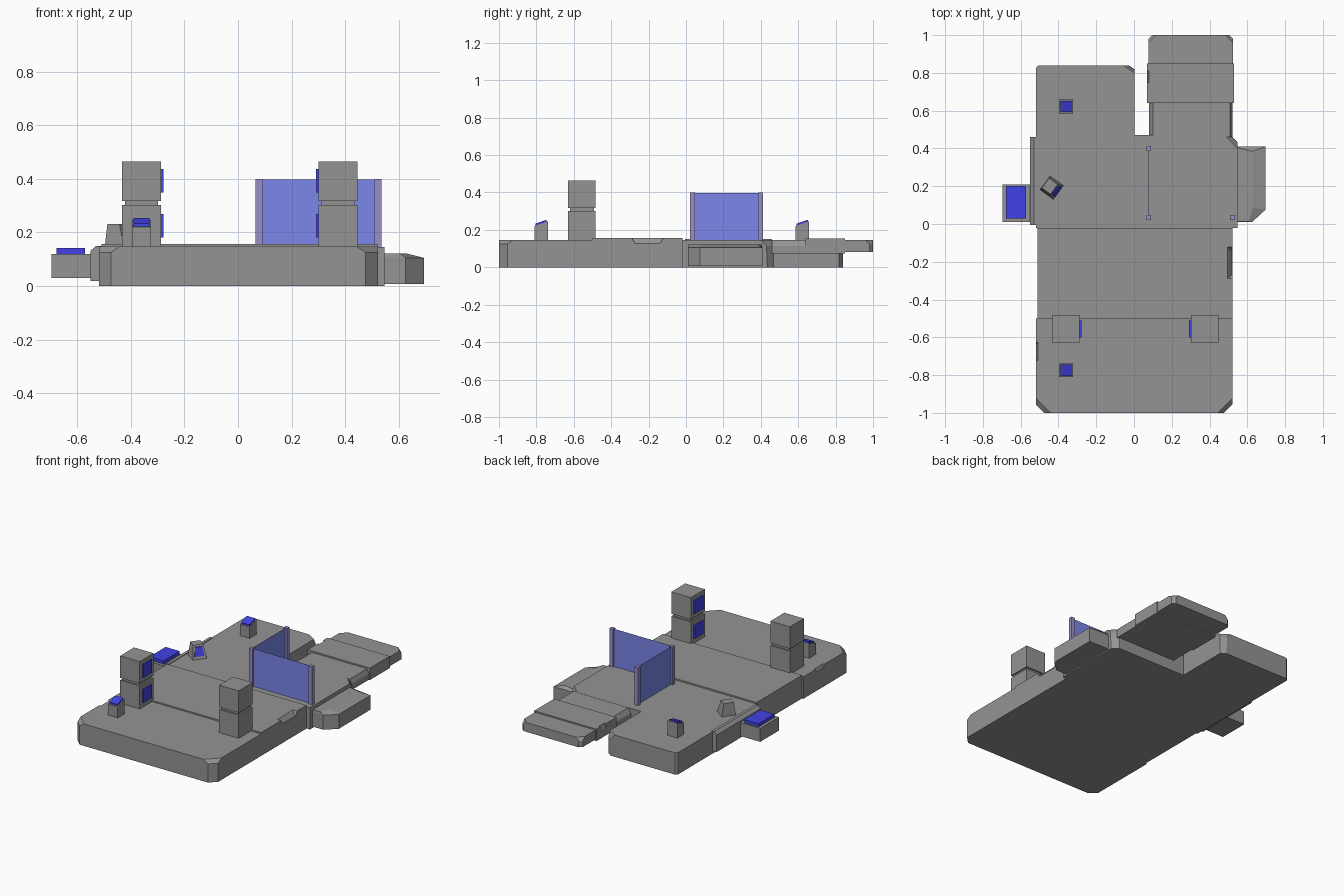
import bpy, bmesh
from math import radians
from mathutils import Matrix

if "Cube" in bpy.data.objects:
    bpy.data.objects.remove(bpy.data.objects["Cube"])


def material(name, color):
    m = bpy.data.materials.new(name)
    m.diffuse_color = color
    m.use_nodes = True
    m.node_tree.nodes["Principled BSDF"].inputs["Base Color"].default_value = m.diffuse_color
    return m


GREY = material("dark_grey", (0.296, 0.296, 0.296, 1))
BLUE = material("blue", (0.055, 0.055, 0.8, 1))
GLASS = material("blue_glass", (0.2, 0.24, 0.82, 0.7))
POST = material("post_glass", (0.32, 0.28, 0.56, 0.7))


def loft(name, rings, mat=GREY):
    """Solid through a stack of equal-length rings of 3D points."""
    bm = bmesh.new()
    vs = [[bm.verts.new(p) for p in r] for r in rings]
    n = len(vs[0])
    for a, b in zip(vs, vs[1:]):
        for i in range(n):
            j = (i + 1) % n
            bm.faces.new((a[i], a[j], b[j], b[i]))
    bm.faces.new(vs[0][::-1])
    bm.faces.new(vs[-1])
    bmesh.ops.recalc_face_normals(bm, faces=bm.faces)
    me = bpy.data.meshes.new(name)
    bm.to_mesh(me)
    bm.free()
    ob = bpy.data.objects.new(name, me)
    bpy.context.collection.objects.link(ob)
    me.materials.append(mat)
    return ob


def at(z, pts):
    return [(x, y, z) for x, y in pts]


def rect(x0, x1, y0, y1):
    return [(x0, y0), (x1, y0), (x1, y1), (x0, y1)]


def box(name, x0, x1, y0, y1, z0, z1, mat=GREY):
    r = rect(x0, x1, y0, y1)
    return loft(name, [at(z0, r), at(z1, r)], mat)


def cut(target, cutter):
    m = target.modifiers.new("notch", 'BOOLEAN')
    m.operation, m.solver, m.object = 'DIFFERENCE', 'EXACT', cutter
    cutter.hide_render = True
    cutter.hide_viewport = True


# Front deck with cut corners that widen at the top
def front_outline(c):
    return [(-0.52, -0.5), (-0.52, -1 + c), (-0.52 + c, -1),
            (0.522 - c, -1), (0.522, -1 + c), (0.522, -0.5)]


front = loft("front_deck", [at(0, front_outline(0.045)), at(0.125, front_outline(0.045)),
                            at(0.147, front_outline(0.078))])
# Slightly raised middle deck
mid = box("middle_deck", -0.51, 0.522, -0.5, -0.02, 0, 0.156)


# Edge notches with a sloping inner wall
def notch(name, side, x_low, x_high, y0, y1):
    return loft(name, [
        at(0.126, rect(*sorted((x_low, side * 0.6)), y0 + 0.02, y1 - 0.02)),
        at(0.157, rect(*sorted((x_high, side * 0.6)), y0, y1)),
        at(0.2, rect(*sorted((x_high, side * 0.6)), y0, y1))])


cut(mid, notch("right_notch_cutter", 1, 0.517, 0.493, -0.29, -0.12))
cut(front, notch("left_notch_cutter", -1, -0.518, -0.505, -0.73, -0.62))


# Rear deck: long left wing and short right wing
def rear_outline(c):
    return [(-0.52, -0.02), (0.547, -0.02), (0.547, 0.47 - c), (0.547 - c, 0.47),
            (0.003, 0.47), (0.003, 0.84 - c * 0.6), (0.003 - c * 0.9, 0.84),
            (-0.505, 0.84), (-0.52, 0.825)]


loft("rear_deck", [at(0, rear_outline(0.035)), at(0.115, rear_outline(0.04)),
                   at(0.146, rear_outline(0.068))])

# Raised rear ramp in three steps
loft("ramp_neck", [at(0.075, rect(0.08, 0.522, 0.46, 0.645)),
                   at(0.115, rect(0.08, 0.522, 0.46, 0.645)),
                   at(0.145, rect(0.10, 0.508, 0.46, 0.645))])
ramp = box("ramp_middle", 0.068, 0.53, 0.64, 0.85, 0.075, 0.155)
cut(ramp, loft("ramp_notch_cutter", [at(0.12, rect(0.0, 0.069, 0.75, 0.81)),
                                     at(0.16, rect(0.0, 0.082, 0.75, 0.81))]))


def tip(c):
    return [(0.077, 0.85), (0.525, 0.85), (0.525, 1 - c), (0.525 - c, 1),
            (0.077 + c, 1), (0.077, 1 - c)]


loft("ramp_tip", [at(0.083, tip(0.02)), at(0.125, tip(0.02)), at(0.146, tip(0.04))])

# Right side bay, sloping outward with a cut front corner
bay = [(0.54, 0.01), (0.625, 0.01), (0.695, 0.075), (0.695, 0.41), (0.54, 0.41)]
bay_top = [(0.54, 0.012, 0.121), (0.605, 0.012, 0.121), (0.63, 0.085, 0.121),
           (0.63, 0.385, 0.121), (0.54, 0.405, 0.121)]
loft("right_bay", [at(0.008, bay), at(0.105, bay), bay_top])

# Left side strip and pad
loft("left_strip", [at(0.018, rect(-0.55, -0.51, -0.005, 0.46)),
                    at(0.132, rect(-0.55, -0.51, -0.005, 0.46)),
                    at(0.15, rect(-0.53, -0.51, -0.005, 0.46))])
box("left_block", -0.697, -0.545, 0.01, 0.21, 0.03, 0.12)
box("left_pad", -0.677, -0.572, 0.03, 0.2, 0.12, 0.142, BLUE)

# Twin cabinets with screens facing each other
for side, c in (("left", -0.36), ("right", 0.374)):
    s = 1 if c < 0 else -1
    for level, z0, z1 in (("lower", 0.14, 0.302), ("upper", 0.318, 0.465)):
        box(f"{side}_{level}_cabinet", c - 0.0725, c + 0.0725, -0.63, -0.483, z0, z1)
        zc = 0.225 if level == "lower" else 0.3925
        xs = sorted((c + s * 0.07, c + s * 0.0825))
        box(f"{side}_{level}_screen", *xs, -0.602, -0.512, zc - 0.044, zc + 0.044, BLUE)
    box(f"{side}_cabinet_neck", c - 0.062, c + 0.062, -0.62, -0.493, 0.3, 0.32)

# Small consoles with slanted blue tops
for name, cy in (("front", -0.775), ("rear", 0.622)):
    def slant(h, lift):
        return [(-0.36 + x, cy + y, 0.237 + lift + y * 0.35)
                for x, y in rect(-h, h, -h, h)]
    loft(f"{name}_console", [at(0.14, rect(-0.396, -0.324, cy - 0.036, cy + 0.036)),
                             slant(0.036, -0.004)])
    loft(f"{name}_console_screen", [slant(0.03, -0.006), slant(0.03, 0.007)], BLUE)

# Turned, tapered kiosk with a leaning screen
turn = Matrix.Translation((-0.435, 0.192, 0)) @ Matrix.Rotation(radians(-36), 4, 'Z')
kiosk = loft("kiosk", [at(0.14, rect(-0.045, 0.045, -0.046, 0.046)),
                       at(0.232, rect(-0.042, 0.014, -0.032, 0.032))])
kiosk_screen = loft("kiosk_screen", [
    [(x - 0.33 * (z - 0.165), y * (1 - 5 * (z - 0.165)), z)
     for x, y, z in ((d, -0.031, 0.165), (d, 0.031, 0.165), (d, 0.031, 0.22), (d, -0.031, 0.22))]
    for d in (0.03, 0.042)], BLUE)
kiosk.matrix_world = kiosk_screen.matrix_world = turn

# Glass partition: three posts and two thin panes
for i, (x, y) in enumerate(((0.078, 0.4), (0.078, 0.035), (0.522, 0.035))):
    box(f"partition_post_{i + 1}", x - 0.013, x + 0.013, y - 0.013, y + 0.013, 0.145, 0.4, POST)
box("side_pane", 0.0778, 0.0782, 0.048, 0.387, 0.146, 0.398, GLASS)
box("front_pane", 0.091, 0.509, 0.0348, 0.0352, 0.146, 0.398, GLASS)
